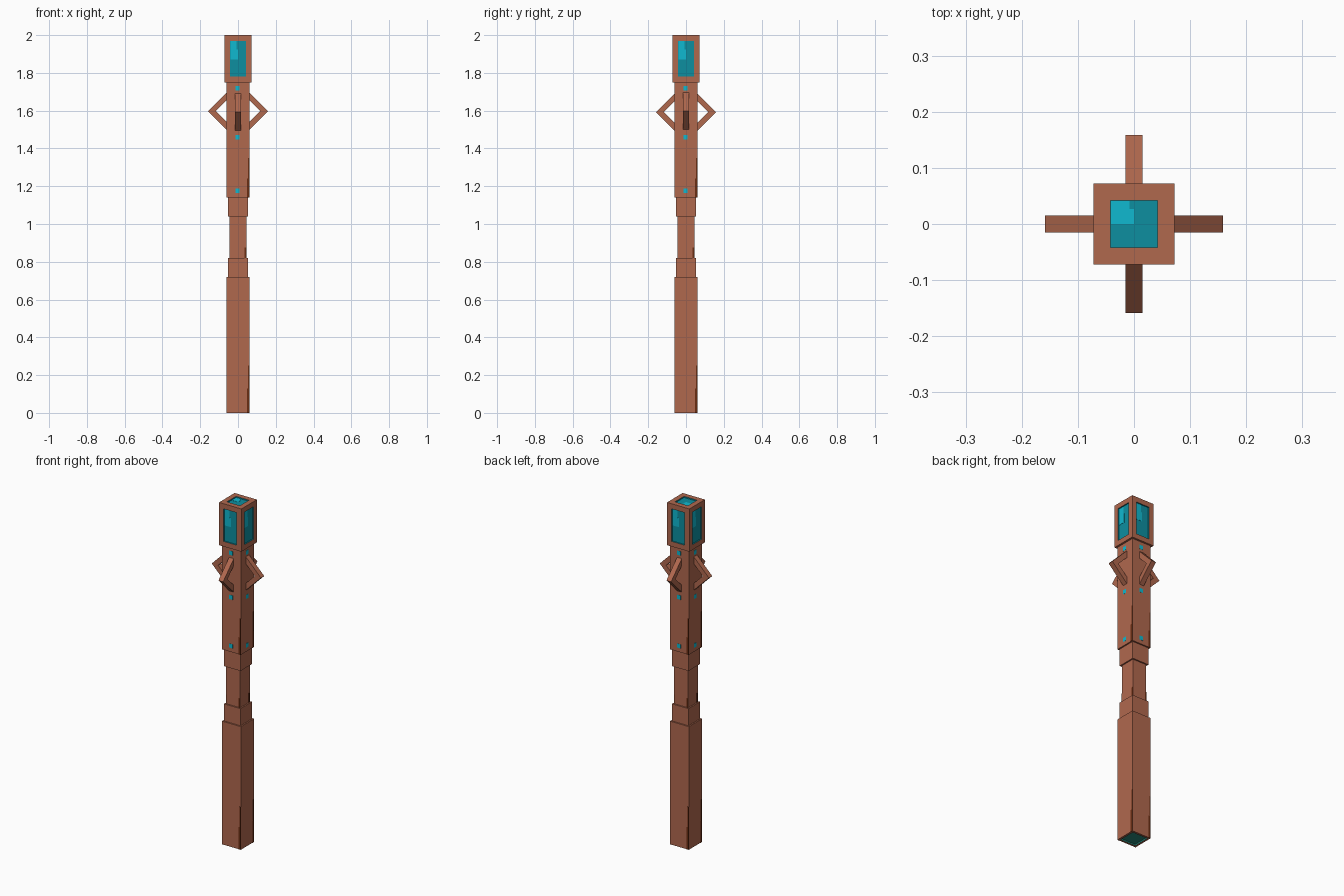
import bpy, bmesh
from math import pi
from mathutils import Matrix

cube = bpy.data.objects.get("Cube")
if cube:
    bpy.data.objects.remove(cube, do_unlink=True)


def material(name, rgb):
    m = bpy.data.materials.new(name)
    m.use_nodes = True
    m.diffuse_color = (*rgb, 1)
    m.node_tree.nodes["Principled BSDF"].inputs["Base Color"].default_value = (*rgb, 1)
    return m


COPPER = material("copper", (0.434, 0.138, 0.076))
RUST = material("dark_rust", (0.14, 0.026, 0.006))
TEAL = material("teal_glass", (0.004, 0.275, 0.352))
BRIGHT = material("bright_teal", (0.005, 0.485, 0.631))
GREEN = material("base_green", (0.02, 0.25, 0.2))


def finish(name, bm, *mats):
    bmesh.ops.recalc_face_normals(bm, faces=bm.faces)
    mesh = bpy.data.meshes.new(name)
    bm.to_mesh(mesh)
    bm.free()
    for m in mats:
        mesh.materials.append(m)
    ob = bpy.data.objects.new(name, mesh)
    bpy.context.collection.objects.link(ob)
    return ob


def add_box(bm, lo, hi, turn=0):
    size = [b - a for a, b in zip(lo, hi)]
    mid = [(a + b) / 2 for a, b in zip(lo, hi)]
    mat = Matrix.Rotation(turn * pi / 2, 4, 'Z') @ Matrix.Translation(mid) @ Matrix.Diagonal((*size, 1))
    return bmesh.ops.create_cube(bm, size=1, matrix=mat)


def recess(bm, faces, width, depth):
    # Inset panels, sunk below the frame, take the second material
    for f in faces:
        bmesh.ops.inset_region(bm, faces=[f], thickness=width, use_even_offset=True)
        f.material_index = 1
        bmesh.ops.inset_region(bm, faces=[f], thickness=0.0002, depth=-depth)


def plates(name, rects, radius, mat, thick=0.001):
    # Painted rectangles repeated on all four sides
    bm = bmesh.new()
    for turn in range(4):
        for x0, x1, z0, z1 in rects:
            add_box(bm, (x0, -radius - thick, z0), (x1, -radius + thick, z1), turn)
    return finish(name, bm, mat)


# Stepped square shaft
WIDE, STEP, THIN = 0.061, 0.053, 0.045
for name, r, z0, z1 in [("upper_shaft", WIDE, 1.14, 1.75),
                        ("upper_collar", STEP, 1.04, 1.14),
                        ("grip", THIN, 0.82, 1.04),
                        ("lower_collar", STEP, 0.72, 0.82)]:
    bm = bmesh.new()
    add_box(bm, (-r, -r, z0), (r, r, z1))
    finish(name, bm, COPPER)

bm = bmesh.new()
add_box(bm, (-WIDE, -WIDE, 0), (WIDE, WIDE, 0.72))
bm.normal_update()
recess(bm, [f for f in bm.faces if f.normal.z < -0.9], 0.012, 0.008)
finish("lower_shaft", bm, COPPER, GREEN)

# Lantern head with sunken glass on the sides and the top
HEAD, SINK = 0.072, 0.007
bm = bmesh.new()
add_box(bm, (-HEAD, -HEAD, 1.75), (HEAD, HEAD, 2))
bm.normal_update()
recess(bm, [f for f in bm.faces if f.normal.z > -0.5], 0.03, SINK)
finish("lantern_head", bm, COPPER, TEAL)

# Stepped glints on the glass
plates("side_glints", [(-0.041, -0.008, 1.925, 1.969), (-0.041, 0, 1.872, 1.925)],
       HEAD - SINK, BRIGHT)
bm = bmesh.new()
top = 2 - SINK
add_box(bm, (-0.041, 0.027, top - 0.001), (-0.008, 0.041, top + 0.001))
add_box(bm, (-0.041, 0, top - 0.001), (0, 0.027, top + 0.001))
finish("top_glint", bm, BRIGHT)

# Small studs and worn dark corners
plates("studs", [(-0.014, 0.009, z - 0.012, z + 0.012) for z in (1.175, 1.46, 1.718)],
       WIDE, BRIGHT)
plates("shaft_wear", [(0.047, WIDE, 1.14, 1.24), (0.053, WIDE, 1.24, 1.35),
                      (0.047, WIDE, 0, 0.13), (0.053, WIDE, 0.13, 0.25)], WIDE, RUST)
plates("grip_wear", [(0.035, THIN, 0.82, 0.875)], THIN, RUST)

# Four bent handles, each an angled strip extruded sideways
for turn, side in enumerate(("left", "back", "right", "front")):
    z = 1.598 if turn % 2 == 0 else 1.592
    root, tip, inner = 0.056, 0.159, 0.118
    outline = [(root, tip - root), (tip, 0), (root, root - tip),
               (root, root - inner), (inner, 0), (root, inner - root)]
    bm = bmesh.new()
    verts = [bm.verts.new((x, -0.015, z + dz)) for x, dz in outline]
    # Two quads meet at the elbow
    strip = [bm.faces.new([verts[i] for i in q]) for q in ((0, 1, 4, 5), (1, 2, 3, 4))]
    ext = bmesh.ops.extrude_face_region(bm, geom=strip, use_keep_orig=True)
    moved = [v for v in ext["geom"] if isinstance(v, bmesh.types.BMVert)]
    bmesh.ops.translate(bm, verts=moved, vec=(0, 0.03, 0))
    bmesh.ops.rotate(bm, verts=bm.verts, matrix=Matrix.Rotation(turn * pi / 2, 3, 'Z'))
    finish(side + "_handle", bm, COPPER)
